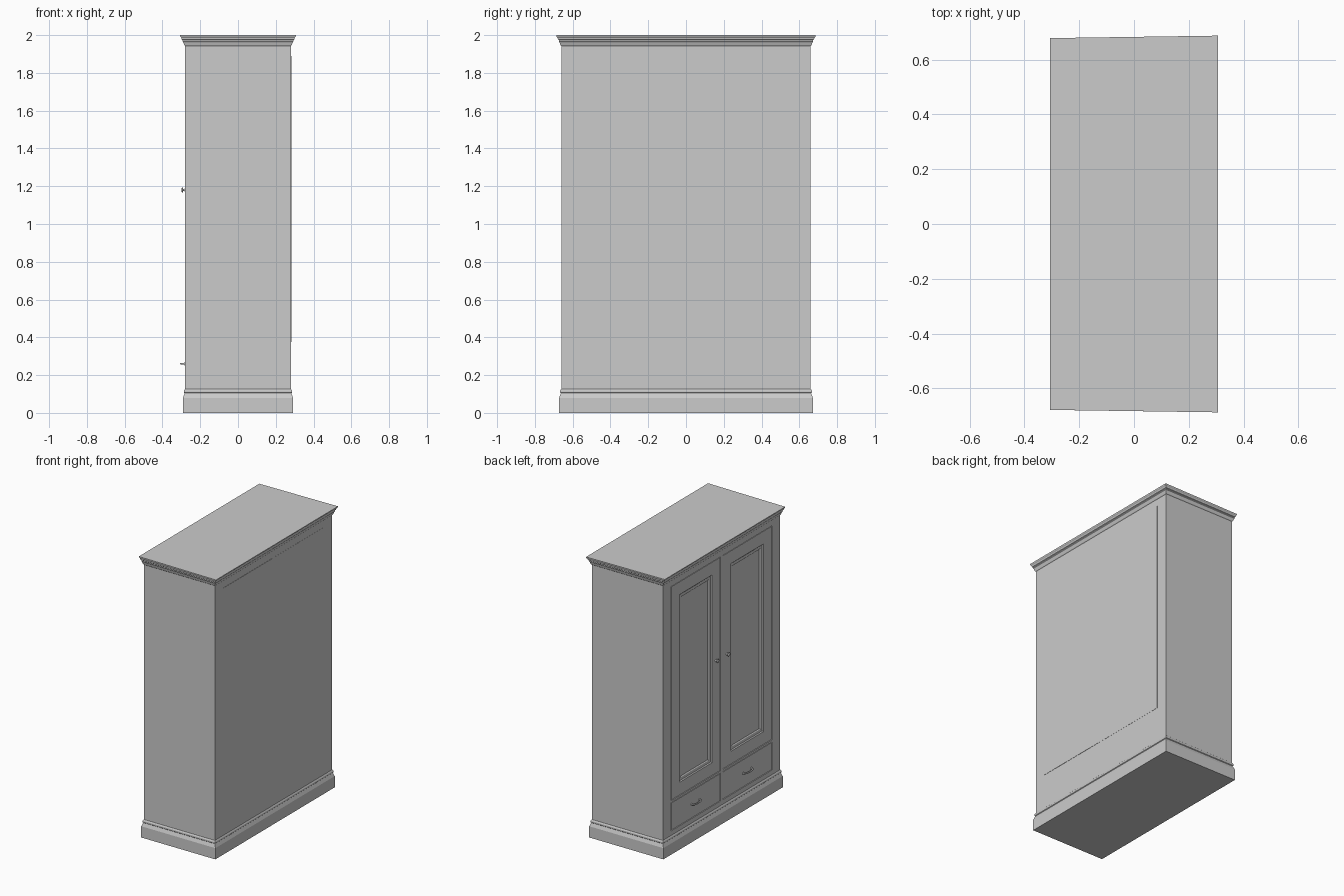
import bpy, bmesh, math

if "Cube" in bpy.data.objects:
    bpy.data.objects.remove(bpy.data.objects["Cube"])

HX, HY = 0.28, 0.66          # half depth and half width of the body
FX = -HX                     # plane of the door front


def finish(name, bm):
    bmesh.ops.recalc_face_normals(bm, faces=bm.faces)
    me = bpy.data.meshes.new(name)
    bm.to_mesh(me)
    bm.free()
    ob = bpy.data.objects.new(name, me)
    bpy.context.collection.objects.link(ob)
    return ob


def add_box(bm, x0, x1, y0, y1, z0, z1):
    vs = bmesh.ops.create_cube(bm, size=1)["verts"]
    for v in vs:
        v.co = ((x0 + x1) / 2 + v.co.x * (x1 - x0),
                (y0 + y1) / 2 + v.co.y * (y1 - y0),
                (z0 + z1) / 2 + v.co.z * (z1 - z0))
    return vs


def moulding(name, profile, front_trim=0.0):
    """Stack of rectangles: profile is (overhang, z); front_trim narrows the front corners."""
    bm = bmesh.new()
    rings = []
    zero = profile[0][1]
    span = profile[-1][1] - zero
    for d, z in profile:
        t = front_trim * (z - zero) / span
        x, y = HX + d, HY + d
        rings.append([bm.verts.new(c) for c in
                      ((-x, -y + t, z), (x, -y, z), (x, y, z), (-x, y - t, z))])
    for a, b in zip(rings, rings[1:]):
        for i in range(4):
            j = (i + 1) % 4
            bm.faces.new((a[i], a[j], b[j], b[i]))
    bm.faces.new(rings[0])
    bm.faces.new(rings[-1])
    return finish(name, bm)


def lathe_x(name, profile, y, z, n=20):
    """Round part turned about the x axis: profile is (distance out of the front, radius)."""
    bm = bmesh.new()
    rings = [[bm.verts.new((FX - d, y + r * math.cos(2 * math.pi * i / n),
                            z + r * math.sin(2 * math.pi * i / n))) for i in range(n)]
             for d, r in profile]
    for a, b in zip(rings, rings[1:]):
        for i in range(n):
            j = (i + 1) % n
            bm.faces.new((a[i], a[j], b[j], b[i]))
    bm.faces.new(rings[0])
    bm.faces.new(rings[-1])
    ob = finish(name, bm)
    for p in ob.data.polygons:
        p.use_smooth = len(p.vertices) == 4
    return ob


# plinth with stepped top moulding
moulding("plinth", [(0.012, 0), (0.012, 0.08), (0.004, 0.10), (0.002, 0.104),
                    (0.006, 0.108), (0.006, 0.118), (0.002, 0.125), (0, 0.127)])

# cornice
moulding("cornice", [(0, 1.942), (0.004, 1.946), (0.010, 1.962), (0.013, 1.966),
                     (0.013, 1.973), (0.018, 1.977), (0.020, 1.986),
                     (0.026, 1.993), (0.027, 2.0)], front_trim=0.009)

# carcass with door and drawer openings cut in the front
DOOR = (0.375, 1.90)
DRAWER = (0.16, 0.36)
Y0, Y1 = 0.014, 0.568
bm = bmesh.new()
add_box(bm, -HX, HX, -HY, HY, 0.10, 1.96)
carcass = finish("carcass", bm)
bm = bmesh.new()
for s in (-1, 1):
    ya, yb = sorted((s * Y0, s * Y1))
    for z0, z1 in (DOOR, DRAWER):
        add_box(bm, FX - 0.05, FX + 0.018, ya, yb, z0, z1)
cutter = finish("opening_cutter", bm)
cutter.hide_render = True
cutter.hide_viewport = False
cutter.display_type = 'WIRE'
mod = carcass.modifiers.new("openings", 'BOOLEAN')
mod.operation = 'DIFFERENCE'
mod.solver = 'EXACT'
mod.object = cutter
# apply the cut and drop the helper
bpy.context.view_layer.update()
dg = bpy.context.evaluated_depsgraph_get()
cut_mesh = bpy.data.meshes.new_from_object(carcass.evaluated_get(dg))
carcass.modifiers.clear()
carcass.data = cut_mesh
bpy.data.objects.remove(cutter)


def front_panel(name, s, z0, z1, insets):
    """Slab filling an opening, with inset steps (thickness, depth) on its face."""
    gap = 0.004
    ya, yb = sorted((s * (Y0 + gap), s * (Y1 - gap)))
    bm = bmesh.new()
    add_box(bm, FX + 0.001, FX + 0.02, ya, yb, z0 + gap, z1 - gap)
    bmesh.ops.recalc_face_normals(bm, faces=bm.faces)
    face = min(bm.faces, key=lambda f: f.calc_center_median().x)
    for t, d in insets:
        bmesh.ops.inset_region(bm, faces=[face], thickness=t, use_even_offset=True)
        for v in face.verts:
            v.co.x += d
    return finish(name, bm)


for s, side in ((-1, "right"), (1, "left")):
    # panelled door and plain drawer front
    front_panel(side + "_door", s, *DOOR,
                [(0.090, 0), (0.006, 0.006), (0.018, 0.002), (0.006, 0.005)])
    front_panel(side + "_drawer", s, *DRAWER, [])

    # door knob
    lathe_x(side + "_knob", [(-0.002, 0.009), (0.002, 0.009), (0.003, 0.005), (0.010, 0.005),
                             (0.012, 0.012), (0.015, 0.014), (0.018, 0.011), (0.0195, 0.005)],
            s * 0.062, 1.18)

    # drawer bow handle with round feet
    cu = bpy.data.curves.new(side + "_handle", 'CURVE')
    cu.dimensions = '3D'
    cu.bevel_depth = 0.005
    cu.bevel_resolution = 2
    cu.use_fill_caps = True
    sp = cu.splines.new('POLY')
    path = [(0.0, -0.045), (0.011, -0.044), (0.017, -0.036), (0.020, -0.018), (0.021, 0),
            (0.020, 0.018), (0.017, 0.036), (0.011, 0.044), (0.0, 0.045)]
    sp.points.add(len(path) - 1)
    for p, (d, y) in zip(sp.points, path):
        p.co = (FX - d, s * 0.291 + y, 0.26, 1)
    bpy.context.collection.objects.link(bpy.data.objects.new(side + "_handle", cu))
    for e in (-1, 1):
        lathe_x(side + "_handle_foot", [(-0.002, 0.009), (0.003, 0.008), (0.004, 0.006)],
                s * 0.291 + e * 0.045, 0.26, 12)

    # thin raised board on the back
    bm = bmesh.new()
    ya, yb = sorted((s * 0.015, s * 0.57))
    add_box(bm, HX - 0.01, HX + (0.002 if s < 0 else 0.001), ya, yb, 0.375, 1.89)
    finish(side + "_back_board", bm)
